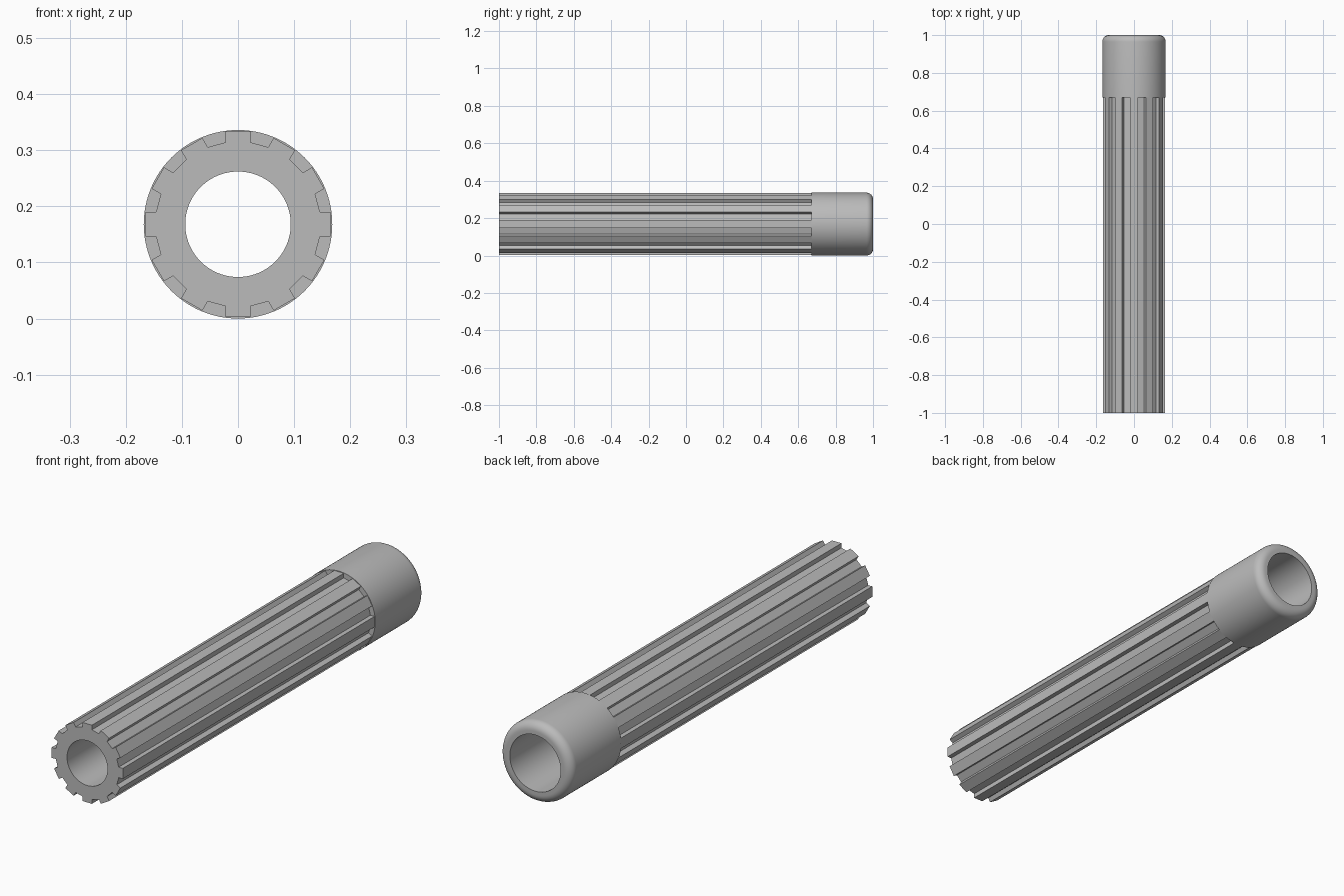
import bpy, bmesh, math
from mathutils import Vector

if "Cube" in bpy.data.objects:
    bpy.data.objects.remove(bpy.data.objects["Cube"])

R_CAP, R_TOOTH, R_ROOT = 0.168, 0.165, 0.146
R_BORE, R_SOCKET = 0.094, 0.118
HALF_TOOTH, TEETH, SEGS = 0.022, 12, 96
Y_FRONT, Y_COLLAR, Y_BACK = -1.0, 0.67, 1.0
FILLET = 0.035
CZ = R_CAP

grey = bpy.data.materials.new("grey plastic")
grey.diffuse_color = (0.5, 0.5, 0.5, 1)
grey.use_nodes = True
grey.node_tree.nodes["Principled BSDF"].inputs["Base Color"].default_value = grey.diffuse_color


def finish(bm, name):
    bmesh.ops.recalc_face_normals(bm, faces=bm.faces)
    mesh = bpy.data.meshes.new(name)
    bm.to_mesh(mesh)
    bm.free()
    mesh.materials.append(grey)
    obj = bpy.data.objects.new(name, mesh)
    bpy.context.collection.objects.link(obj)
    bpy.ops.object.select_all(action='DESELECT')
    obj.select_set(True)
    bpy.context.view_layer.objects.active = obj
    bpy.ops.object.shade_smooth_by_angle(angle=math.radians(12))
    return obj


def polar(r, a, y):
    return Vector((r * math.cos(a), y, CZ + r * math.sin(a)))


# Fluted shaft: toothed outline with a round bore, extruded along y
bm = bmesh.new()
outline = []
for i in range(TEETH):
    a = 2 * math.pi * i / TEETH
    for r, w in ((R_ROOT, -1), (R_TOOTH, -1), (R_TOOTH, 1), (R_ROOT, 1)):
        t = w * HALF_TOOTH
        outline.append(polar(math.hypot(r, t), a + math.atan2(t, r), Y_FRONT))
bore = [polar(R_BORE, 2 * math.pi * i / SEGS, Y_FRONT) for i in range(SEGS)]
edges = []
for loop in (outline, bore):
    vs = [bm.verts.new(p) for p in loop]
    edges += [bm.edges.new((vs[i - 1], vs[i])) for i in range(len(vs))]
bmesh.ops.triangle_fill(bm, use_beauty=True, use_dissolve=False,
                        edges=edges, normal=(0, -1, 0))
ext = bmesh.ops.extrude_face_region(bm, geom=bm.faces[:], use_keep_orig=True)
moved = [g for g in ext["geom"] if isinstance(g, bmesh.types.BMVert)]
bmesh.ops.translate(bm, verts=moved, vec=(0, Y_COLLAR - Y_FRONT, 0))
finish(bm, "fluted_shaft")

# Collar: lathed ring with a rounded rear rim and a wider socket
profile = [(R_SOCKET, Y_COLLAR), (R_CAP, Y_COLLAR)]
for k in range(9):
    a = math.pi / 2 * k / 8
    profile.append((R_CAP - FILLET + FILLET * math.cos(a),
                    Y_BACK - FILLET + FILLET * math.sin(a)))
profile.append((R_SOCKET, Y_BACK))
bm = bmesh.new()
rings = [[bm.verts.new(polar(r, 2 * math.pi * i / SEGS, y)) for i in range(SEGS)]
         for r, y in profile]
for j in range(len(rings)):
    p, q = rings[j - 1], rings[j]
    for i in range(SEGS):
        bm.faces.new((p[i - 1], p[i], q[i], q[i - 1]))
finish(bm, "collar")
